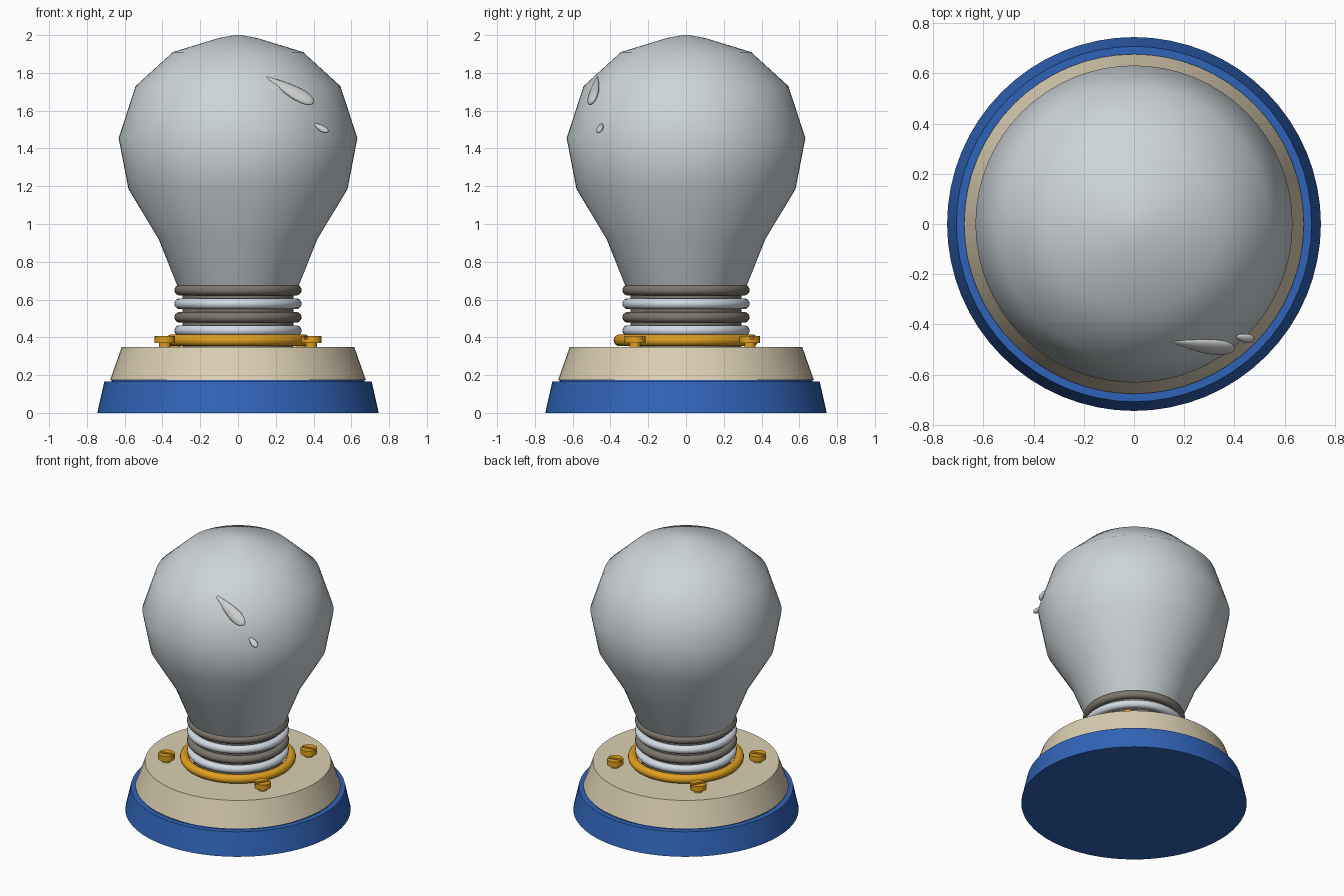
import bpy, bmesh, math
from mathutils import Vector, Matrix

if "Cube" in bpy.data.objects:
    bpy.data.objects.remove(bpy.data.objects["Cube"], do_unlink=True)


def material(name, rgb):
    """One flat colour, given as sRGB bytes and stored as linear."""
    col = [((c / 255 + 0.055) / 1.055) ** 2.4 for c in rgb] + [1]
    m = bpy.data.materials.new(name)
    m.use_nodes = True
    m.diffuse_color = col
    m.node_tree.nodes["Principled BSDF"].inputs["Base Color"].default_value = col
    return m


glass = material("pale grey glass", (205, 213, 217))
white = material("white thread", (212, 220, 228))
dark = material("warm grey thread", (124, 118, 108))
gold = material("gold", (224, 160, 30))
cream = material("cream", (219, 207, 178))
blue = material("blue", (48, 100, 184))
shine = material("highlight grey", (205, 206, 206))


def finish(name, bm, mat, angle=35):
    bmesh.ops.recalc_face_normals(bm, faces=bm.faces)
    me = bpy.data.meshes.new(name)
    bm.to_mesh(me)
    bm.free()
    me.materials.append(mat)
    for p in me.polygons:
        p.use_smooth = True
    me.set_sharp_from_angle(angle=math.radians(angle))
    ob = bpy.data.objects.new(name, me)
    bpy.context.collection.objects.link(ob)
    return ob


def lathe(name, profile, mat, angle=35, closed=False, n=64):
    """Turn an (r, z) profile round the z axis; open profiles get end caps."""
    bm = bmesh.new()
    rings = [[bm.verts.new((r * math.cos(math.tau * i / n), r * math.sin(math.tau * i / n), z))
              for i in range(n)] for r, z in profile]
    pairs = list(zip(rings, rings[1:]))
    if closed:
        pairs.append((rings[-1], rings[0]))
    for a, b in pairs:
        for i in range(n):
            j = (i + 1) % n
            bm.faces.new((a[i], a[j], b[j], b[i]))
    if not closed:
        bm.faces.new(rings[0])
        bm.faces.new(rings[-1])
    return finish(name, bm, mat, angle)


def torus(name, major, minor, z, mat, steps=14):
    circle = [(major + minor * math.cos(math.tau * k / steps),
               z + minor * math.sin(math.tau * k / steps)) for k in range(steps)]
    lathe(name, circle, mat, 80, closed=True)


# Stepped base
lathe("base_foot", [(0.745, 0), (0.708, 0.165), (0.67, 0.165), (0.67, 0.174)], blue)
lathe("base_top", [(0.677, 0.174), (0.615, 0.35)], cream)

# Glass bulb
lathe("bulb", [(0.3, 0.64), (0.32, 0.67), (0.42, 0.92), (0.58, 1.185), (0.632, 1.455),
               (0.542, 1.73), (0.345, 1.91), (0.1, 1.985), (0.018, 2.0)], glass, 180)

# Threaded neck and collar
lathe("neck_core", [(0.295, 0.35), (0.295, 0.66)], dark)
for k, (z, mat) in enumerate([(0.436, white), (0.506, dark), (0.578, white), (0.65, dark)]):
    torus(f"thread_{k + 1}", 0.309, 0.028, z, mat)
torus("collar_ring", 0.352, 0.031, 0.384, gold)


def slab(bm, pts, z0, z1):
    low = bm.faces.new([bm.verts.new((x, y, z0)) for x, y in pts])
    up = bmesh.ops.extrude_face_region(bm, geom=[low])["geom"]
    bmesh.ops.translate(bm, vec=(0, 0, z1 - z0), verts=[g for g in up if isinstance(g, bmesh.types.BMVert)])


def arc(r, start, end, n):
    return [(r * math.cos(start + (end - start) * i / n),
             r * math.sin(start + (end - start) * i / n)) for i in range(n + 1)]


def screw(name, x, y, turn):
    """Shank, head and two raised halves that leave a slot."""
    bm = bmesh.new()
    slab(bm, arc(0.03, 0, math.tau, 16)[:-1], 0.34, 0.372)
    slab(bm, arc(0.055, 0, math.tau, 32)[:-1], 0.37, 0.392)
    gap = 0.2
    for s in (0, math.pi):
        slab(bm, arc(0.055, s + gap, s + math.pi - gap, 16), 0.392, 0.408)
    bm.transform(Matrix.Translation((x, y, 0)) @ Matrix.Rotation(turn, 4, "Z"))
    finish(name, bm, gold)


for side, s in (("left", 1), ("right", -1)):
    screw(f"front_{side}_screw", s * 0.388, -0.27, 0.6 + s * 0.4)
    screw(f"back_{side}_screw", s * 0.335, 0.338, 0.6 - s * 0.4)


def drop(name, a, b, width, depth, taper, sag):
    """Flattened teardrop from its tail a to its round end b."""
    a, b = Vector(a), Vector(b)
    along = (b - a).normalized()
    out = Vector((a.x + b.x, a.y + b.y, 0.5)).normalized()
    side = along.cross(out).normalized()
    out = side.cross(along)
    bm = bmesh.new()
    bmesh.ops.create_uvsphere(bm, u_segments=20, v_segments=16, radius=1)
    for v in bm.verts:
        t = v.co.z
        thick = 1 + taper * t
        bow = sag * (1 - t * t)
        v.co = ((a + b) / 2 + along * (t * (b - a).length / 2)
                + side * (v.co.x * thick * width + bow) + out * (v.co.y * thick * depth))
    finish(name, bm, shine, 180)


# Glints on the glass
drop("large_glint", (0.15, -0.47, 1.78), (0.4, -0.5, 1.64), 0.036, 0.018, 0.6, 0)
drop("small_glint", (0.405, -0.447, 1.53), (0.478, -0.462, 1.487), 0.02, 0.013, 0.3, 0)
